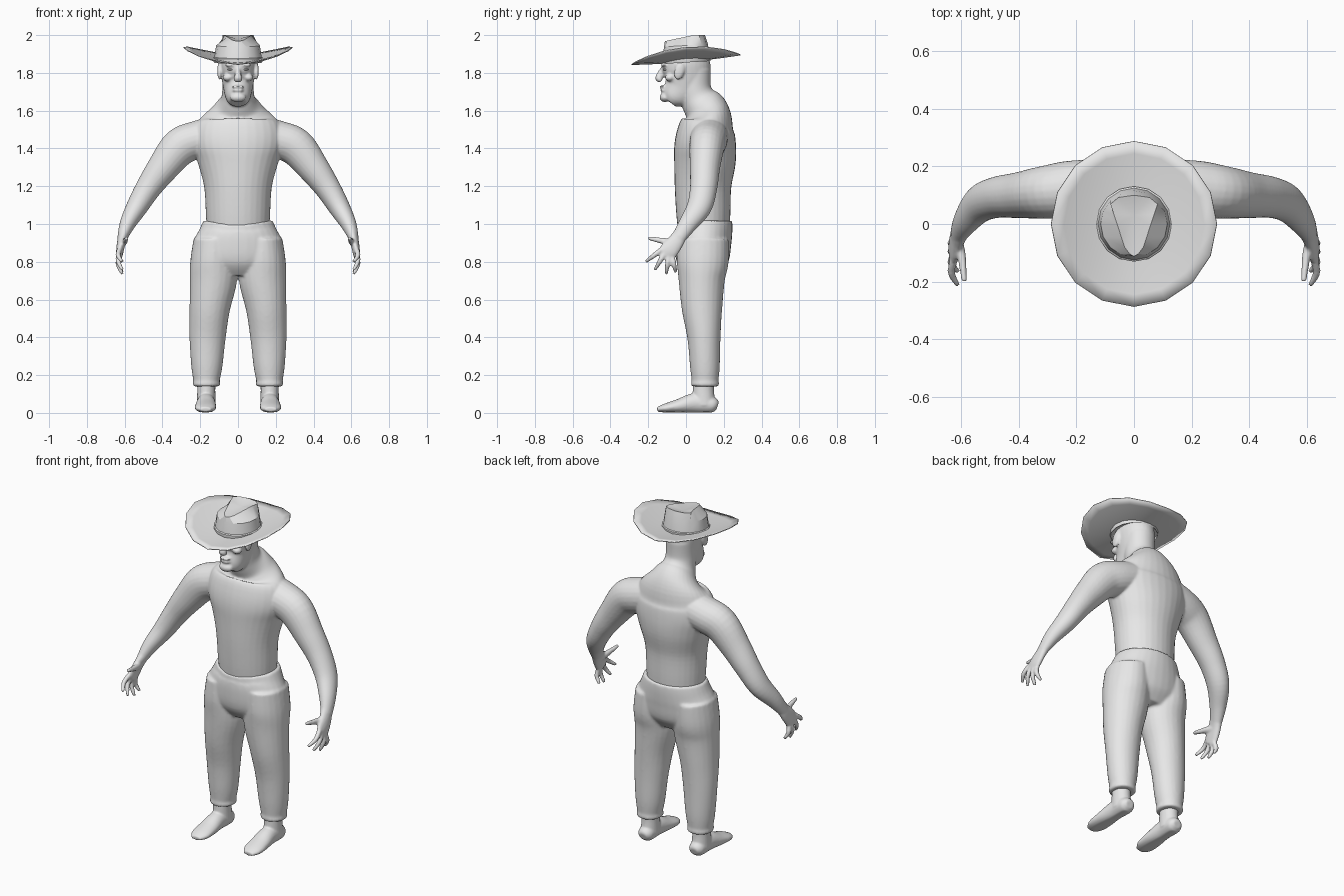
import bpy, bmesh, math
from mathutils import Vector, Matrix

cube = bpy.data.objects.get("Cube")
if cube:
    bpy.data.objects.remove(cube, do_unlink=True)

grey = bpy.data.materials.new("plain_grey")
grey.use_nodes = True
grey.diffuse_color = (0.8, 0.8, 0.8, 1)
grey.node_tree.nodes["Principled BSDF"].inputs["Base Color"].default_value = (0.8, 0.8, 0.8, 1)

ALONG_Y, ALONG_Z = Vector((0, 1, 0)), Vector((0, 0, 1))


def spline(a, b, c, d, t):
    return 0.5 * (2 * b + (c - a) * t + (2 * a - 5 * b + 4 * c - d) * t * t
                  + (3 * b - a - 3 * c + d) * t ** 3)


def bridge(bm, rings):
    for low, high in zip(rings, rings[1:]):
        for i in range(len(low)):
            j = (i + 1) % len(low)
            bm.faces.new((low[i], low[j], high[j], high[i]))


def tube(bm, points, side=1, ref=ALONG_Y, sides=24, steps=5):
    """Closed smooth tube through (x, y, z, half width, half depth) stations."""
    path = []
    last = len(points) - 1
    for k in range(last):
        four = [points[max(0, min(last, k + o))] for o in (-1, 0, 1, 2)]
        path += [[spline(*v, s / steps) for v in zip(*four)] for s in range(steps)]
    path.append(list(points[-1]))
    centres = [Vector((side * p[0], p[1], p[2])) for p in path]
    rings = []
    for k, p in enumerate(path):
        t = (centres[min(k + 1, len(path) - 1)] - centres[max(k - 1, 0)]).normalized()
        u = ref.cross(t).normalized()
        v = t.cross(u)
        ring = []
        for i in range(sides):
            a = math.tau * i / sides
            ring.append(bm.verts.new(centres[k] + u * math.cos(a) * p[3] + v * math.sin(a) * p[4]))
        rings.append(ring)
    bridge(bm, rings)
    bm.faces.new(rings[0][::-1])
    bm.faces.new(rings[-1])


def blob(bm, centre, size, tilt=0):
    m = (Matrix.Translation(centre) @ Matrix.Rotation(tilt, 4, 'X')
         @ Matrix.Diagonal((*size, 1)))
    bmesh.ops.create_uvsphere(bm, u_segments=20, v_segments=12, radius=1, matrix=m)


def finish(bm, name, voxel=0, smooth=6):
    bmesh.ops.recalc_face_normals(bm, faces=bm.faces)
    mesh = bpy.data.meshes.new(name)
    bm.to_mesh(mesh)
    bm.free()
    mesh.materials.append(grey)
    obj = bpy.data.objects.new(name, mesh)
    bpy.context.collection.objects.link(obj)
    if voxel:
        # Fuse the overlapping volumes into one soft skin
        r = obj.modifiers.new("fuse", 'REMESH')
        r.mode, r.voxel_size, r.use_smooth_shade = 'VOXEL', voxel, True
        s = obj.modifiers.new("soften", 'SMOOTH')
        s.factor, s.iterations = 0.5, smooth
    return obj


# Torso and neck
bm = bmesh.new()
tube(bm, [(0, .095, .95, .165, .135), (0, .092, 1.05, .17, .143), (0, .09, 1.2, .18, .15),
          (0, .1, 1.33, .215, .163), (0, .102, 1.42, .245, .163), (0, .108, 1.5, .24, .15),
          (0, .117, 1.56, .2, .125), (0, .1, 1.61, .135, .115), (0, .065, 1.66, .092, .095),
          (0, .045, 1.72, .083, .087), (0, .045, 1.82, .083, .087)], sides=32)

# Head, jaw and face
tube(bm, [(0, -.085, 1.645, .045, .04), (0, -.065, 1.67, .064, .072), (0, -.02, 1.72, .077, .108),
          (0, 0, 1.78, .089, .123), (0, 0, 1.84, .097, .13), (0, 0, 1.9, .095, .115)], sides=32)
tube(bm, [(0, -.112, 1.835, .012, .014), (0, -.132, 1.80, .014, .018),
          (0, -.143, 1.772, .023, .02), (0, -.13, 1.758, .022, .012)])
blob(bm, (0, -.112, 1.67), (.043, .028, .025))
blob(bm, (0, -.122, 1.727), (.033, .017, .008))
blob(bm, (0, -.12, 1.708), (.03, .017, .009))
for s in (1, -1):
    blob(bm, (s * .036, -.114, 1.842), (.034, .018, .011))
    blob(bm, (s * .055, -.085, 1.775), (.026, .027, .02))
    blob(bm, (s * .098, -.035, 1.81), (.012, .027, .048), -.25)

# Arms and hands
for s in (1, -1):
    tube(bm, [(.1, .125, 1.475, .1, .1), (.22, .12, 1.445, .1, .1), (.31, .11, 1.405, .1, .092),
              (.4, .1, 1.295, .083, .08), (.475, .093, 1.19, .068, .072), (.535, .07, 1.09, .057, .066),
              (.585, .01, 1.0, .042, .05), (.613, -.04, .925, .026, .037)], s)
    tube(bm, [(.605, -.03, .945, .028, .038), (.617, -.055, .905, .023, .044),
              (.625, -.09, .86, .02, .05), (.627, -.112, .832, .015, .042)], s)
    knuckle = Vector((.627, -.1, .845))
    for k, (ty, tz) in enumerate([(-.055, .745), (-.105, .735), (-.165, .757), (-.213, .8)]):
        base = knuckle + Vector((0, -.8, .6)) * (k - 1.5) * .023
        mid = (base + Vector((.642, ty, tz))) / 2
        tube(bm, [(*base, .014, .014), (*mid, .0135, .0135), (.612, ty, tz, .009, .009)], s, sides=12)
    tube(bm, [(.61, -.06, .9, .017, .022), (.598, -.12, .91, .015, .017),
              (.59, -.2, .925, .009, .01)], s, ref=ALONG_Z, sides=12)
finish(bm, "body", .006)

# Eyes
for s, label in ((1, "left"), (-1, "right")):
    bm = bmesh.new()
    blob(bm, (s * .037, -.108, 1.818), (.018, .015, .007))
    eye = finish(bm, label + "_eye")
    for f in eye.data.polygons:
        f.use_smooth = True

# Trousers
bm = bmesh.new()
tube(bm, [(0, .09, .73, .17, .09), (0, .088, .8, .23, .137), (0, .09, .9, .237, .15),
          (0, .096, .97, .205, .15), (0, .097, 1.018, .183, .148)], sides=32)
for s in (1, -1):
    tube(bm, [(.125, .09, .92, .11, .135), (.13, .088, .8, .123, .137), (.131, .083, .7, .125, .122),
              (.15, .085, .55, .107, .107), (.161, .095, .4, .096, .088), (.165, .1, .25, .083, .079),
              (.167, .101, .17, .07, .071), (.167, .101, .14, .066, .068)], s)
    tube(bm, [(.167, .101, .165, .071, .073), (.167, .101, .15, .073, .075),
              (.167, .101, .14, .068, .07)], s)
trousers = finish(bm, "trousers", .008, 5)
# Dip the waistline at the middle of the front
for v in trousers.data.vertices:
    if v.co.z > .97 and v.co.y < .1:
        v.co.z -= .03 * max(0, 1 - abs(v.co.x) / .18)

# Feet
for s, label in ((1, "left"), (-1, "right")):
    bm = bmesh.new()
    tube(bm, [(.168, .095, .2, .05, .055), (.168, .092, .12, .048, .056),
              (.168, .095, .04, .05, .062)], s)
    tube(bm, [(.168, .167, .035, .025, .022), (.168, .14, .042, .045, .043), (.169, .05, .052, .048, .053),
              (.171, -.04, .036, .056, .037), (.173, -.11, .025, .054, .024),
              (.172, -.152, .018, .03, .012)], s, ref=ALONG_Z)
    for v in bm.verts:
        v.co.z = max(v.co.z, .003)
    finish(bm, label + "_foot", .006, 4)

# Hat
SIDES = 16


def ring_of(bm, radius, height):
    ring = []
    for i in range(SIDES):
        a = math.tau * i / SIDES
        x, y = radius * math.cos(a), radius * math.sin(a)
        ring.append(bm.verts.new((x, y, height(x, y))))
    return ring


def brim_height(x, y):
    return 1.86 + .075 * (abs(x) / .287) ** 1.8 + .088 * y + .12 * y * y


bm = bmesh.new()
bridge(bm, [ring_of(bm, r, brim_height) for r in (.085, .125, .165, .205, .245, .288)])
brim = finish(bm, "hat_brim")
thick = brim.modifiers.new("thickness", 'SOLIDIFY')
thick.thickness, thick.offset = .005, 0

# Crown with a wedge top pinched toward the front
bm = bmesh.new()
rings = [ring_of(bm, r, lambda x, y, z=z: z + .06 * y)
         for r, z in ((.128, 1.855), (.131, 1.866), (.131, 1.88), (.125, 1.884), (.116, 1.945))]
top = []
for i in range(SIDES):
    c, d = math.cos(math.tau * i / SIDES), math.sin(math.tau * i / SIDES)
    back = (d + 1) / 2
    x = (.022 + .07 * back) * max(-1, min(1, 1.6 * c))
    top.append(bm.verts.new((x, -.112 + .212 * back, 1.968 + .032 * min(1, back * 1.4))))
rings.append(top)
bridge(bm, rings)
crease = bm.verts.new((0, .03, 1.978))
for i in range(SIDES):
    bm.faces.new((top[i], top[(i + 1) % SIDES], crease))
crown = finish(bm, "hat_crown")

for obj in (brim, crown):
    bpy.ops.object.select_all(action='DESELECT')
    obj.select_set(True)
    bpy.context.view_layer.objects.active = obj
    bpy.ops.object.shade_smooth_by_angle(angle=math.radians(28))
